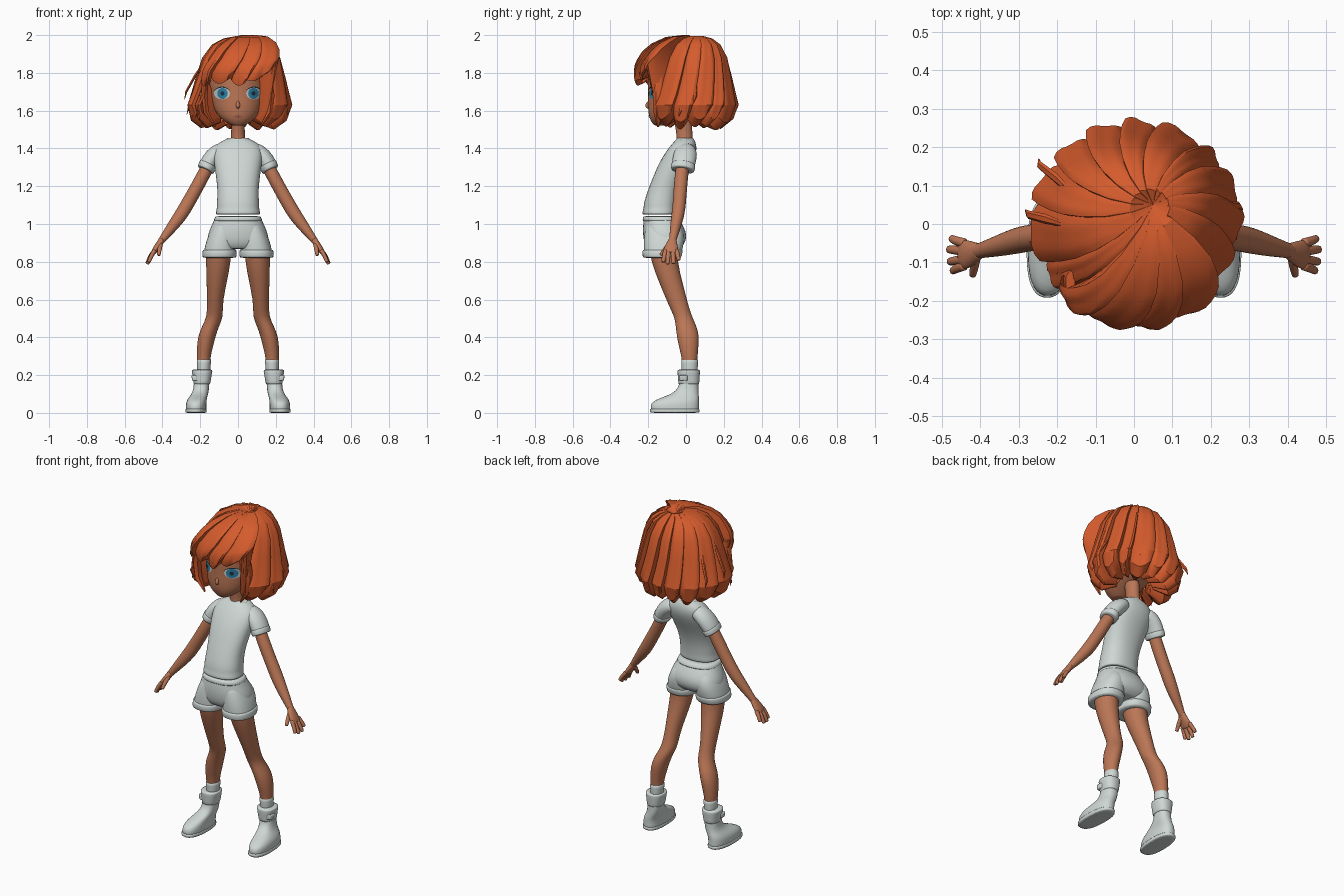
import bpy, bmesh, math, random
from mathutils import Vector
from mathutils.bvhtree import BVHTree

random.seed(4)
cube = bpy.data.objects.get("Cube")
if cube:
    bpy.data.objects.remove(cube, do_unlink=True)


def material(name, *rgb):
    m = bpy.data.materials.new(name)
    m.use_nodes = True
    m.diffuse_color = (*rgb, 1)
    bsdf = m.node_tree.nodes["Principled BSDF"]
    bsdf.inputs["Base Color"].default_value = (*rgb, 1)
    bsdf.inputs["Roughness"].default_value = 0.7
    return m


HAIR = material("orange_hair", .66, .105, .026)
SKIN = material("warm_skin", .5, .183, .093)
CLOTH = material("pale_cloth", .62, .68, .66)
EYE = material("eye_white", .6, .64, .64)
IRIS = material("blue_iris", .03, .23, .39)
DARK = material("dark_pupil", .012, .03, .05)
LIP = material("lip", .38, .105, .07)


def finish(name, bm, mat, subdiv=0, angle=60, fix=True):
    if fix:
        bmesh.ops.recalc_face_normals(bm, faces=bm.faces)
    me = bpy.data.meshes.new(name)
    bm.to_mesh(me)
    bm.free()
    me.materials.append(mat)
    ob = bpy.data.objects.new(name, me)
    bpy.context.collection.objects.link(ob)
    bpy.ops.object.select_all(action='DESELECT')
    ob.select_set(True)
    bpy.context.view_layer.objects.active = ob
    bpy.ops.object.shade_smooth_by_angle(angle=math.radians(angle))
    if subdiv:
        ob.modifiers.new("smooth", 'SUBSURF').levels = subdiv
        ob.modifiers["smooth"].render_levels = subdiv
    return ob


def skin_rings(name, rings, mat, subdiv=1):
    """Bridge closed rings of points, with tight end loops and caps."""
    rings = list(rings)
    rings.insert(1, [a.lerp(b, .12) for a, b in zip(rings[0], rings[1])])
    rings.insert(-1, [a.lerp(b, .12) for a, b in zip(rings[-1], rings[-2])])
    bm = bmesh.new()
    rows = [[bm.verts.new(p) for p in r] for r in rings]
    n = len(rows[0])
    for a, b in zip(rows, rows[1:]):
        for i in range(n):
            j = (i + 1) % n
            bm.faces.new((a[i], a[j], b[j], b[i]))
    bm.faces.new(rows[0])
    bm.faces.new(rows[-1])
    return finish(name, bm, mat, subdiv, 180 if subdiv else 40)


def loft(name, rows, mat, side=1, p=2.0, skew=0, n=20):
    """Stack level rings given as z, x0, x1, y0, y1."""
    rings = []
    for z, x0, x1, y0, y1 in rows:
        ring = []
        for k in range(n):
            c, s = math.cos(math.tau * k / n), math.sin(math.tau * k / n)
            c = math.copysign(abs(c) ** (2 / p), c)
            s = math.copysign(abs(s) ** (2 / p), s)
            x = (x0 + x1) / 2 + c * (x1 - x0) / 2 + skew * s * (y1 - y0) / 2
            ring.append(Vector((side * x, (y0 + y1) / 2 + s * (y1 - y0) / 2, z)))
        rings.append(ring)
    return skin_rings(name, rings, mat)


def body(name, rows, mat, **kw):
    return loft(name, [(z, -w, w, f, b) for z, w, f, b in rows], mat, **kw)


def tube(name, rows, mat, side=1, n=10, subdiv=1):
    """Follow a path of x, y, z, radius toward y, radius across."""
    pts = [Vector((side * r[0], r[1], r[2])) for r in rows]
    rings = []
    for i, (p, r) in enumerate(zip(pts, rows)):
        t = (pts[min(i + 1, len(pts) - 1)] - pts[max(i - 1, 0)]).normalized()
        u = Vector((0, 1, 0))
        u = (u - t * u.dot(t)).normalized()
        v = t.cross(u)
        rings.append([p + u * r[3] * math.cos(math.tau * k / n) +
                      v * r[4] * math.sin(math.tau * k / n) for k in range(n)])
    return skin_rings(name, rings, mat, subdiv)


# Head and neck
head = body("head", [
    (1.522, .035, -.168, -.10), (1.545, .076, -.188, -.06), (1.58, .112, -.199, 0),
    (1.63, .137, -.203, .08), (1.69, .152, -.2, .13), (1.76, .163, -.205, .15),
    (1.85, .16, -.2, .15), (1.92, .1, -.14, .09), (1.95, .04, -.07, .03)], SKIN, n=28)
body("neck", [(1.38, .06, -.06, .04), (1.43, .042, -.05, .038), (1.48, .035, -.05, .034),
              (1.58, .037, -.07, .03)], SKIN)
tube("nose", [(0, -.193, 1.65, .006, .006), (0, -.205, 1.634, .011, .011),
              (0, -.207, 1.624, .013, .013), (0, -.199, 1.615, .006, .008)], SKIN)

# Face details laid on the head surface
bpy.context.view_layer.update()
surface = BVHTree.FromObject(head, bpy.context.evaluated_depsgraph_get())


def plate(name, cx, cz, rx, rz, lift, mat, tilt=0, bow=0, seg=24):
    bm = bmesh.new()

    def point(f, k):
        a = math.tau * k / seg
        x = f * rx * math.cos(a)
        z = f * rz * math.sin(a) + tilt * x - bow * (x / rx) ** 2
        hit = surface.ray_cast(Vector((cx + x, -1, cz + z)), Vector((0, 1, 0)))[0]
        return bm.verts.new((cx + x, hit.y - lift, cz + z))
    mid = point(0, 0)
    rows = [[point(f, k) for k in range(seg)] for f in (.35, .7, 1)]
    for k in range(seg):
        j = (k + 1) % seg
        bm.faces.new((mid, rows[0][k], rows[0][j]))
        for a, b in zip(rows, rows[1:]):
            bm.faces.new((a[k], b[k], b[j], a[j]))
    finish(name, bm, mat, fix=False)


for s, label in ((1, "left"), (-1, "right")):
    x = s * .085
    plate(label + "_eye", x, 1.691, .042, .031, .002, EYE)
    plate(label + "_iris", x - s * .003, 1.691, .028, .029, .004, IRIS)
    plate(label + "_pupil", x - s * .003, 1.691, .01, .012, .006, DARK)
    plate(label + "_lash", x, 1.725, .044, .003, .006, DARK, bow=.02)
    plate(label + "_brow", x, 1.762, .04, .005, .004, HAIR, tilt=-s * .25, bow=.008)
plate("upper_lip", 0, 1.573, .024, .004, .003, LIP, bow=.006)
plate("lower_lip", 0, 1.565, .016, .004, .003, LIP)

# Hair shell made of overlapping locks running out from the crown
SIDE = [(0, 1.975), (.05, 1.995), (.105, 1.982), (.155, 1.95), (.198, 1.88), (.225, 1.78),
        (.25, 1.69), (.268, 1.63), (.245, 1.57), (.19, 1.53), (.1, 1.56)]
FRINGE = [(0, 1.975), (.06, 2.0), (.135, 1.99), (.2, 1.955), (.237, 1.915), (.257, 1.87),
          (.266, 1.84), (.268, 1.81), (.262, 1.775), (.25, 1.75), (.215, 1.765)]


def spaced(start, end, count):
    return [start + (end - start) * (i + random.uniform(-.3, .3) * (0 < i < count)) / count
            for i in range(count + 1)]


fringe_edges = spaced(-55, 38, 4)
side_edges = spaced(38, 305, 11)
locks = [(a, b, True) for a, b in zip(fringe_edges, fringe_edges[1:])]
locks += [(a, b, False) for a, b in zip(side_edges, side_edges[1:])]
bm = bmesh.new()
columns = []
for a, b, front in locks:
    drop, depth = random.uniform(-.012, .03), random.uniform(.014, .034)
    for k in range(8):
        f = k / 7
        th = math.radians(a + (b - a) * (f * .97 + .015))
        col = []
        profile = FRINGE if front else SIDE
        for i, (r, z) in enumerate(profile):
            s = i / (len(profile) - 1)
            groove = .01 * math.sin(math.pi * f) + .004 * math.sin(3 * math.pi * f)
            r += min(1, 2 * s) * (depth * (f - .5) + groove) if i else 0
            if front:
                z += .07 * s * s * min(1, max(0, (math.degrees(th) - 8) / 22))
            else:
                r *= 1 - .14 * s * max(0, math.cos(th)) - .045 * max(0, -math.cos(th))
            if i > 7:
                z += .02 - (.03 if front else .04) * math.sin(math.pi * f) - drop * .6
            t = th + .6 * (1 - s) ** 1.5
            off = .05 * (1 - s) ** 2
            col.append(bm.verts.new((off + r * math.sin(t), off - r * math.cos(t), z)))
        columns.append(col)
for a, b in zip(columns, columns[1:] + columns[:1]):
    for i in range(len(a) - 1):
        bm.faces.new((a[i], a[i + 1], b[i + 1], b[i]))
bmesh.ops.remove_doubles(bm, verts=bm.verts, dist=.0005)
finish("hair", bm, HAIR, angle=28)

# Loose strands and the long locks framing the face
for i, (deg, z0, z1, r1) in enumerate([(-95, 1.86, 1.66, .285), (-78, 1.8, 1.58, .275),
                                       (-122, 1.84, 1.64, .3), (-60, 1.76, 1.56, .255),
                                       (100, 1.82, 1.64, .285), (84, 1.78, 1.57, .27),
                                       (150, 1.85, 1.6, .26), (205, 1.86, 1.58, .26)]):
    t = math.radians(deg)
    tube(f"loose_strand_{i + 1}", [
        (r * math.sin(t + d), -r * math.cos(t + d), z, w, w * .6) for r, z, d, w in (
            (.18, z0, .1, .006), (.23, z0 * .6 + z1 * .4, .03, .013),
            (r1 - .01, z0 * .2 + z1 * .8, 0, .011), (r1, z1, -.04, .002))], HAIR, n=6, subdiv=0)
for s, label in ((1, "left"), (-1, "right")):
    tube(label + "_face_lock", [
        (.165, -.15, 1.79, .03, .014), (.178, -.142, 1.68, .034, .018),
        (.168, -.142, 1.59, .03, .016), (.12, -.148, 1.515, .006, .004)], HAIR, s, 6, 0)

# Shirt and collar
body("shirt", [
    (1.05, .117, -.23, -.05), (1.065, .118, -.232, -.046), (1.085, .112, -.225, -.046),
    (1.11, .114, -.225, -.043), (1.17, .108, -.206, -.035), (1.25, .117, -.175, -.005),
    (1.32, .128, -.145, .035), (1.38, .135, -.11, .058), (1.42, .118, -.078, .056),
    (1.445, .075, -.055, .045), (1.45, .06, -.048, .04)], CLOTH, p=2.3)
body("collar", [(1.43, .074, -.06, .047), (1.45, .066, -.053, .043),
                (1.455, .058, -.046, .038)], CLOTH)

# Shorts seat and waistband
body("shorts_seat", [
    (.868, .12, -.2, -.04), (.89, .155, -.218, -.01), (.92, .165, -.226, .003),
    (.96, .157, -.23, .002), (1.0, .137, -.228, -.02), (1.04, .12, -.222, -.045)], CLOTH, p=2.3)
body("waistband", [(1.015, .132, -.232, -.025), (1.042, .121, -.227, -.042)], CLOTH, p=2.3)

for s, label in ((1, "left_"), (-1, "right_")):
    # Shorts leg with turned cuff
    loft(label + "shorts_leg", [
        (.83, .014, .184, -.222, -.03), (.88, .01, .178, -.226, -.012),
        (.95, .01, .155, -.222, -.005), (1.0, .01, .125, -.21, -.04)], CLOTH, s, 2.3)
    loft(label + "shorts_cuff", [(.82, .008, .19, -.23, -.024),
                                 (.865, .006, .188, -.232, -.014)], CLOTH, s, 2.3)
    # Leg
    loft(label + "leg", [
        (.25, .147, .215, -.02, .058), (.3, .145, .219, -.025, .062),
        (.35, .132, .218, -.038, .066), (.41, .117, .211, -.05, .07),
        (.46, .1, .19, -.055, .056), (.5, .081, .17, -.06, .037),
        (.54, .08, .165, -.078, .022), (.6, .078, .163, -.105, .005),
        (.7, .057, .168, -.147, -.02), (.8, .037, .17, -.185, -.045),
        (.9, .035, .168, -.2, -.04)], SKIN, s)
    # Sock, boot and sole
    loft(label + "sock", [(.18, .15, .215, -.02, .06), (.288, .141, .219, -.027, .065)], CLOTH, s)
    loft(label + "boot_cuff", [(.15, .148, .235, -.04, .07), (.19, .14, .24, -.044, .073),
                               (.23, .134, .246, -.046, .075)], CLOTH, s, 2.4)
    loft(label + "boot", [
        (.012, .167, .276, -.187, .07), (.04, .166, .277, -.19, .07),
        (.06, .166, .274, -.178, .07), (.078, .164, .264, -.14, .07),
        (.095, .159, .25, -.09, .068), (.115, .155, .24, -.056, .067),
        (.14, .152, .235, -.038, .066), (.18, .15, .233, -.034, .065)],
        CLOTH, s, 2.4, -.025)
    loft(label + "sole", [(0, .165, .279, -.192, .073), (.022, .165, .28, -.194, .074)],
         CLOTH, s, 2.5, -.025)
    # Boot strap buckle
    loft(label + "boot_strap", [(.17, .2, .243, -.035, .01), (.2, .2, .247, -.035, .01)],
         CLOTH, s, 4)
    # Sleeve with cuff
    tube(label + "sleeve", [(.075, 0, 1.395, .05, .04), (.115, -.002, 1.375, .064, .048),
                            (.15, -.01, 1.335, .064, .047), (.173, -.017, 1.29, .06, .043)],
         CLOTH, s, 16)
    tube(label + "sleeve_cuff", [(.157, -.013, 1.317, .066, .05),
                                 (.173, -.018, 1.285, .064, .047)], CLOTH, s, 16)
    # Arm and palm
    tube(label + "arm", [
        (.13, -.01, 1.36, .035, .03), (.175, -.022, 1.275, .037, .037),
        (.22, -.03, 1.19, .037, .036), (.265, -.035, 1.11, .036, .037),
        (.3, -.042, 1.05, .036, .037), (.345, -.055, .99, .03, .031),
        (.395, -.068, .925, .021, .021), (.41, -.072, .905, .02, .018)], SKIN, s, 12)
    tube(label + "palm", [(.4, -.07, .92, .02, .018), (.42, -.076, .89, .033, .018),
                          (.442, -.08, .858, .042, .016), (.45, -.081, .845, .036, .012)],
         SKIN, s, 12)
    # Fingers fan out from the knuckles
    for name, y0, tip in (("index", -.108, (.472, -.122, .797)), ("middle", -.092, (.48, -.098, .787)),
                          ("ring", -.07, (.482, -.066, .79)), ("little", -.05, (.475, -.038, .808))):
        base = Vector((.44, y0, .862))
        mid = base.lerp(Vector(tip), .55) + Vector((.004, 0, 0))
        tube(label + name + "_finger", [(*base, .014, .013), (*mid, .013, .012),
                                        (*tip, .011, .01)], SKIN, s, 8)
    tube(label + "thumb", [(.41, -.08, .9, .015, .014), (.415, -.11, .867, .014, .013),
                           (.42, -.134, .834, .01, .01)], SKIN, s, 8)
